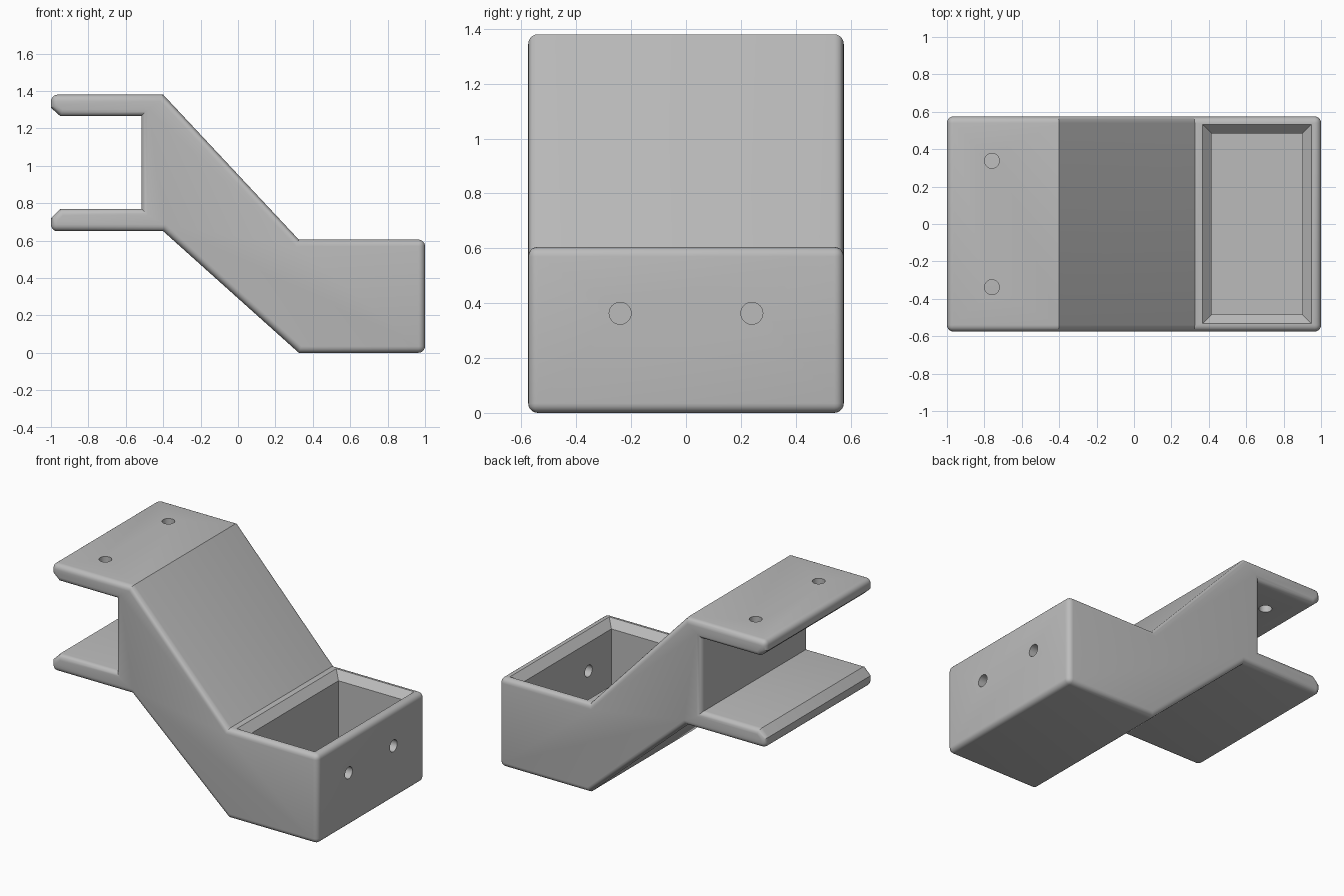
import bpy, bmesh, math
from mathutils import Matrix

if "Cube" in bpy.data.objects:
    bpy.data.objects.remove(bpy.data.objects["Cube"])

HALF = 0.575      # half the bracket's depth
ROUND = 0.035     # edge rounding

grey = bpy.data.materials.new("light_grey")
grey.use_nodes = True
colour = (0.5, 0.5, 0.5, 1)
grey.diffuse_color = colour
grey.node_tree.nodes["Principled BSDF"].inputs["Base Color"].default_value = colour


def make_object(name, bm):
    bmesh.ops.recalc_face_normals(bm, faces=bm.faces)
    mesh = bpy.data.meshes.new(name)
    bm.to_mesh(mesh)
    bm.free()
    mesh.materials.append(grey)
    obj = bpy.data.objects.new(name, mesh)
    bpy.context.collection.objects.link(obj)
    return obj


def cut(body, bm):
    cutter = make_object("cutter", bm)
    cutter.hide_render = True
    mod = body.modifiers.new("cut", "BOOLEAN")
    mod.operation, mod.solver, mod.object = "DIFFERENCE", "EXACT", cutter
    bpy.context.view_layer.objects.active = body
    bpy.ops.object.modifier_apply(modifier=mod.name)
    bpy.data.objects.remove(cutter)


def cut_hole(body, centre, axis):
    bm = bmesh.new()
    turn = Matrix.Rotation(math.pi / 2, 4, "Y") if axis == "X" else Matrix()
    bmesh.ops.create_cone(bm, cap_ends=True, segments=32, radius1=0.04, radius2=0.04,
                          depth=0.26, matrix=Matrix.Translation(centre) @ turn)
    cut(body, bm)


# Side outline: upper jaw, slope, tray end, lower jaw, open slot
profile = [(-1, 1.38), (-0.4, 1.38), (0.325, 0.605), (1, 0.605), (1, 0), (0.325, 0),
           (-0.4, 0.65), (-1, 0.65), (-1, 0.72), (-0.95, 0.77), (-0.517, 0.77),
           (-0.517, 1.265), (-0.95, 1.265), (-1, 1.31)]
bm = bmesh.new()
side = bm.faces.new([bm.verts.new((x, -HALF, z)) for x, z in profile])
extruded = bmesh.ops.extrude_face_region(bm, geom=[side])["geom"]
bmesh.ops.translate(bm, vec=(0, 2 * HALF, 0),
                    verts=[v for v in extruded if isinstance(v, bmesh.types.BMVert)])
bmesh.ops.recalc_face_normals(bm, faces=bm.faces)

# Round both side outlines and the square outer corners
tips = {(-1, 1.38), (1, 0.605), (1, 0), (-1, 0.65)}


def is_rounded(edge):
    a, b = (v.co for v in edge.verts)
    if abs(a.y - b.y) < 0.01:
        return True
    return (round(a.x, 3), round(a.z, 3)) in tips


bmesh.ops.bevel(bm, geom=[e for e in bm.edges if is_rounded(e)], offset=ROUND,
                offset_type="OFFSET", segments=5, profile=0.5, affect="EDGES",
                clamp_overlap=True)
bracket = make_object("bracket", bm)

# Tray pocket with a flared rim: stacked rectangles (x min, x max, half depth, z)
bm = bmesh.new()
rings = []
for x0, x1, y, z in [(0.415, 0.90, 0.485, 0.12), (0.415, 0.90, 0.485, 0.555),
                     (0.365, 0.95, 0.533, 0.605), (0.365, 0.95, 0.533, 0.7)]:
    rings.append([bm.verts.new(p) for p in
                  ((x0, -y, z), (x1, -y, z), (x1, y, z), (x0, y, z))])
for low, high in zip(rings, rings[1:]):
    for i in range(4):
        j = (i + 1) % 4
        bm.faces.new((low[i], low[j], high[j], high[i]))
bm.faces.new(rings[0])
bm.faces.new(rings[-1])
cut(bracket, bm)

# Screw holes: two in the end wall, two in the upper jaw
for s in (-1, 1):
    cut_hole(bracket, (1, s * 0.24, 0.363), "X")
    cut_hole(bracket, (-0.76, s * 0.338, 1.32), "Z")

bpy.ops.object.select_all(action="DESELECT")
bracket.select_set(True)
bpy.context.view_layer.objects.active = bracket
bpy.ops.object.shade_smooth_by_angle(angle=math.radians(30))
